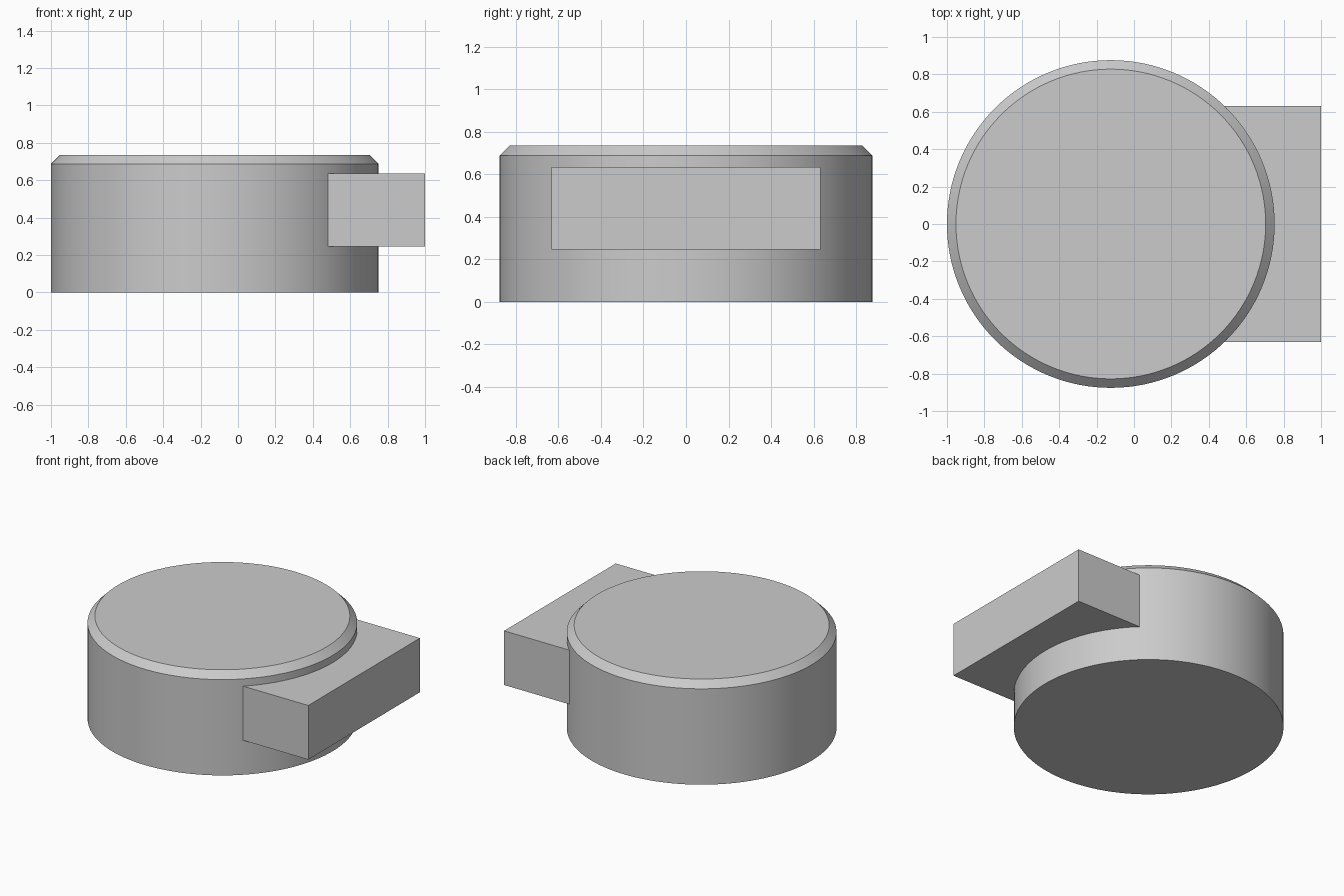
import bpy
import bmesh
import math

cube = bpy.data.objects.get("Cube")
if cube:
    bpy.data.objects.remove(cube, do_unlink=True)

RADIUS, HEIGHT, CHAMFER = 0.876, 0.735, 0.048
CENTRE_X = RADIUS - 1.0

# One plain grey
grey = bpy.data.materials.new("light_grey")
grey.use_nodes = True
colour = (0.6, 0.6, 0.6, 1.0)
grey.diffuse_color = colour
grey.node_tree.nodes["Principled BSDF"].inputs["Base Color"].default_value = colour


def add_object(name, bm):
    mesh = bpy.data.meshes.new(name)
    bmesh.ops.recalc_face_normals(bm, faces=bm.faces)
    bm.to_mesh(mesh)
    bm.free()
    mesh.materials.append(grey)
    obj = bpy.data.objects.new(name, mesh)
    bpy.context.collection.objects.link(obj)
    return obj


# Round body: a cylinder with a chamfered top rim
bm = bmesh.new()
bmesh.ops.create_cone(bm, cap_ends=True, segments=128,
                      radius1=RADIUS, radius2=RADIUS, depth=HEIGHT)
bmesh.ops.translate(bm, verts=bm.verts, vec=(CENTRE_X, 0, HEIGHT / 2))
rim = [e for e in bm.edges if all(v.co.z > HEIGHT - 0.01 for v in e.verts)]
bmesh.ops.bevel(bm, geom=rim, offset=CHAMFER, segments=1, affect='EDGES')
body = add_object("round_body", bm)

# Side block, rooted inside the body
x0, x1, half_width, z0, z1 = 0.2, 1.0, 0.632, 0.247, 0.635
bm = bmesh.new()
bmesh.ops.create_cube(bm, size=1)
bmesh.ops.scale(bm, verts=bm.verts, vec=(x1 - x0, 2 * half_width, z1 - z0))
bmesh.ops.translate(bm, verts=bm.verts, vec=((x0 + x1) / 2, 0, (z0 + z1) / 2))
block = add_object("side_block", bm)

# Fuse the two into one solid
union = body.modifiers.new("fuse_block", 'BOOLEAN')
union.operation = 'UNION'
union.solver = 'EXACT'
union.object = block
bpy.ops.object.select_all(action='DESELECT')
bpy.context.view_layer.objects.active = body
body.select_set(True)
bpy.ops.object.modifier_apply(modifier=union.name)
bpy.data.objects.remove(block, do_unlink=True)
body.name = "round_body_with_side_block"

bpy.ops.object.shade_smooth_by_angle(angle=math.radians(30))
